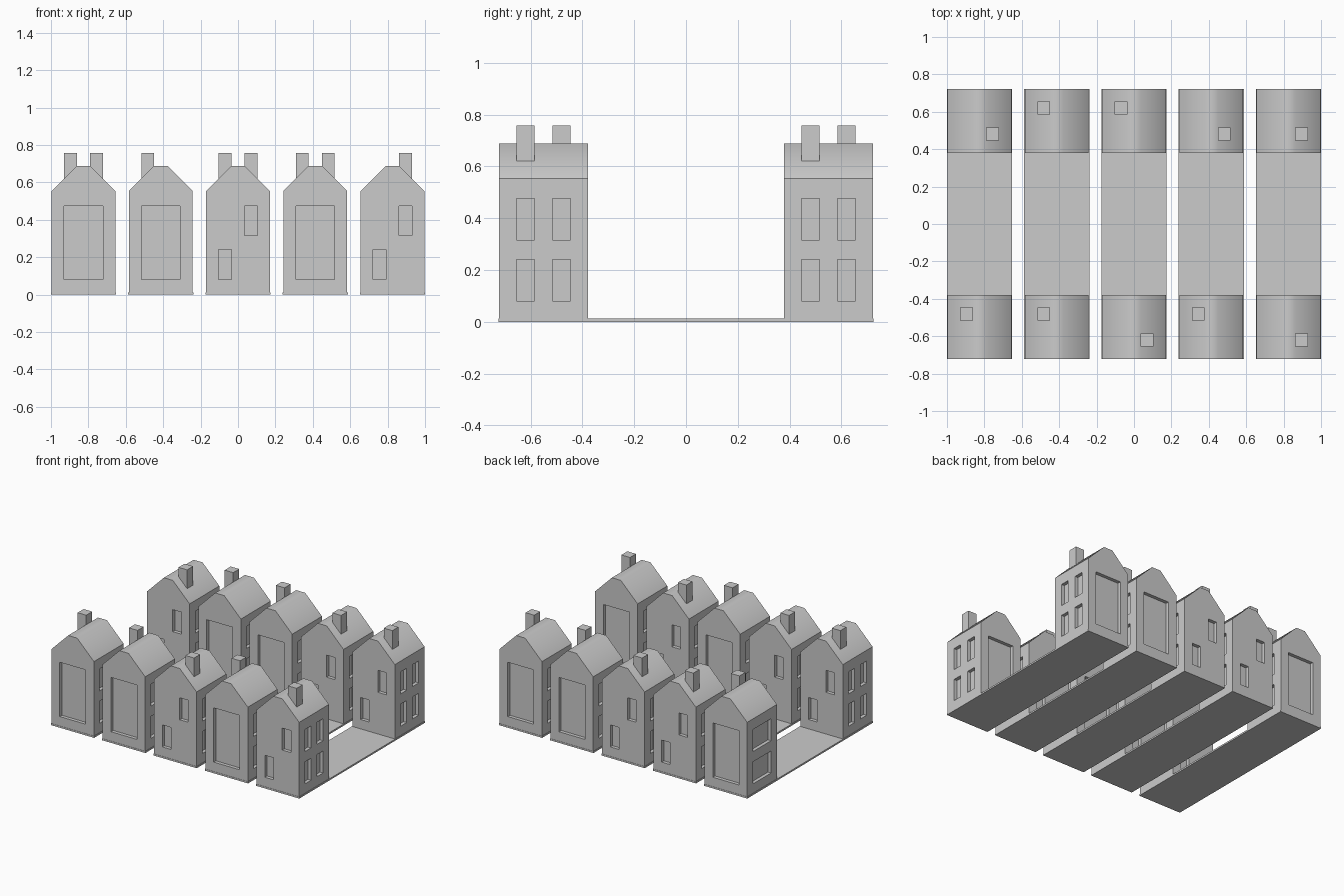
import bpy, bmesh
from math import pi
from mathutils import Matrix, Vector

if "Cube" in bpy.data.objects:
    bpy.data.objects.remove(bpy.data.objects["Cube"])

H = 0.171          # half width of a house
PITCH = 0.413      # spacing of the strips
ROW = 0.55         # distance of each row from the centre
DEPTH = 0.025      # window recess


def add_object(name, mesh, loc=(0, 0, 0), rot=0):
    ob = bpy.data.objects.new(name, mesh)
    ob.location = loc
    ob.rotation_euler.z = rot
    bpy.context.collection.objects.link(ob)
    return ob


def box_mesh(name, boxes):
    bm = bmesh.new()
    for lo, hi in boxes:
        lo, hi = Vector(lo), Vector(hi)
        s = hi - lo
        bmesh.ops.create_cube(bm, size=1, matrix=Matrix.Translation((lo + hi) / 2) @ Matrix.Diagonal((*s, 1)))
    me = bpy.data.meshes.new(name)
    bm.to_mesh(me)
    bm.free()
    return me


# House body: gabled profile extruded along y
profile = [(-H, 0.005), (H, 0.005), (H, 0.553), (0.036, 0.688), (-0.036, 0.688), (-H, 0.553)]
bm = bmesh.new()
face = bm.faces.new([bm.verts.new((x, -H, z)) for x, z in profile])
ext = bmesh.ops.extrude_face_region(bm, geom=[face])
bmesh.ops.translate(bm, vec=(0, 2 * H, 0), verts=[v for v in ext["geom"] if isinstance(v, bmesh.types.BMVert)])
bmesh.ops.recalc_face_normals(bm, faces=bm.faces)
body = bpy.data.meshes.new("house_body")
bm.to_mesh(body)
bm.free()

# Window recesses
A, B = 0.035, 0.104
LOW, HIGH = (0.08, 0.24), (0.315, 0.475)
inn, out = H - DEPTH, H + 0.05
cuts = [((-B, -out, LOW[0]), (-A, -inn, LOW[1])),      # staggered windows
        ((A, -out, HIGH[0]), (B, -inn, HIGH[1])),
        ((-B, inn, LOW[0]), (B, out, HIGH[1]))]        # tall opening
for z0, z1 in (LOW, HIGH):
    cuts.append(((-out, -B, z0), (-inn, B, z1)))       # wide windows
    for y0, y1 in ((-B, -A), (A, B)):                  # four windows
        cuts.append(((inn, y0, z0), (out, y1, z1)))

source = add_object("house_source", body)
cutter = add_object("window_cutter", box_mesh("window_cutter", cuts))
mod = source.modifiers.new("windows", "BOOLEAN")
mod.object = cutter
mod.operation = "DIFFERENCE"
mod.solver = "EXACT"
house = bpy.data.meshes.new_from_object(source.evaluated_get(bpy.context.evaluated_depsgraph_get()))
house.name = "house"
for ob in (source, cutter):
    bpy.data.objects.remove(ob)

# Roof is smooth shaded, walls stay flat
for p in house.polygons:
    p.use_smooth = p.center.z > 0.56 and p.normal.z > 0.3

chimney = box_mesh("chimney", [((A, -B, 0.56), (B, -A, 0.757))])
plate = box_mesh("base_strip", [((-0.174, -0.723, 0), (0.174, 0.723, 0.012))])

# Strips with two houses each; a turned house is rotated half a turn
turned = {-1: (1, 1, 0, 1, 0), 1: (0, 1, 1, 0, 0)}
for i in range(5):
    x = (i - 2) * PITCH
    add_object(f"base_strip_{i + 1}", plate, (x, 0, 0))
    for side, row in ((-1, "front"), (1, "back")):
        rot = pi * turned[side][i]
        for part, me in (("house", house), ("chimney", chimney)):
            add_object(f"{row}_{part}_{i + 1}", me, (x, side * ROW, 0), rot)
